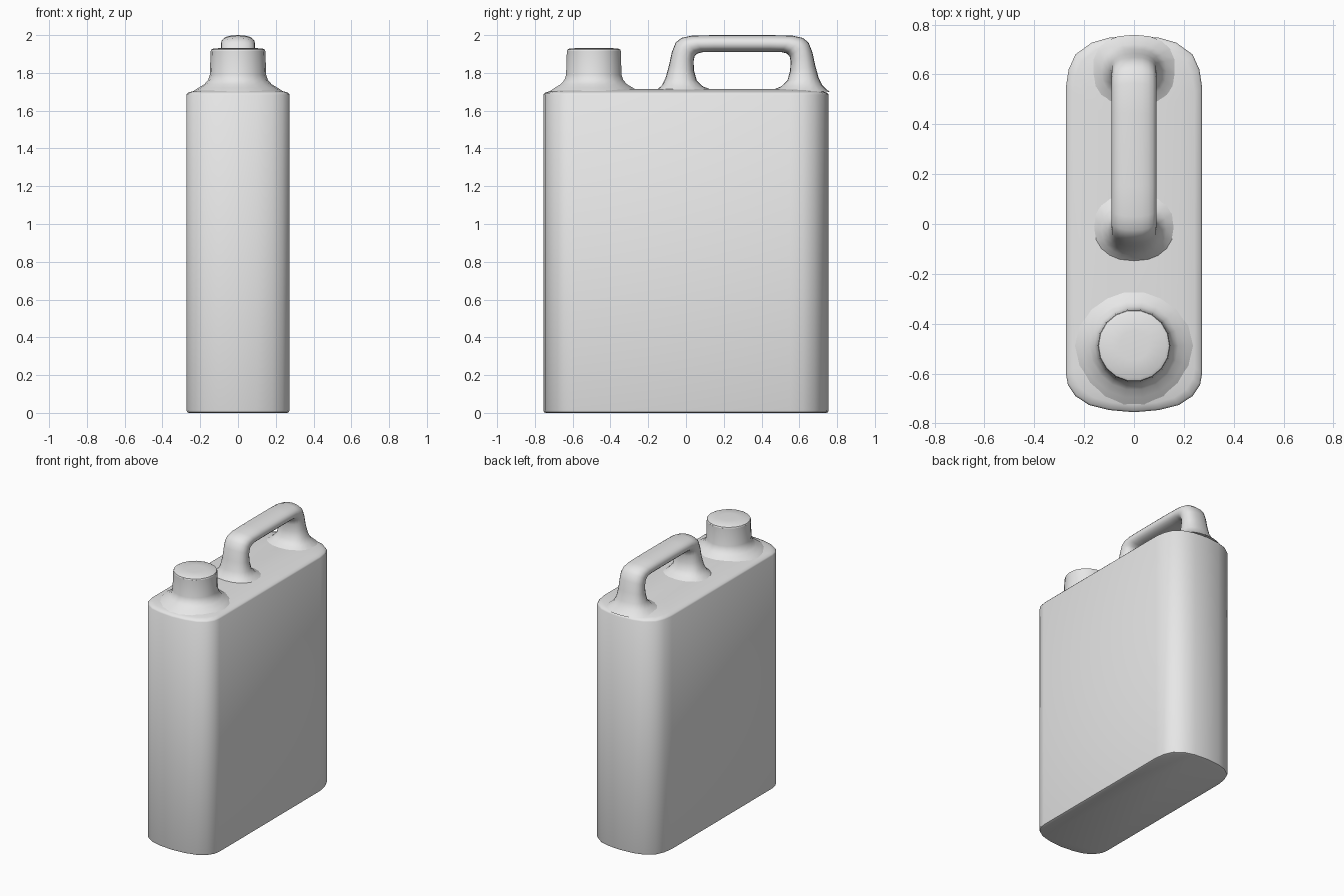
import bpy
import bmesh
from math import sin, cos, pi, copysign, radians

cube = bpy.data.objects.get("Cube")
if cube:
    bpy.data.objects.remove(cube, do_unlink=True)

plastic = bpy.data.materials.new("grey plastic")
plastic.use_nodes = True
GREY = (0.8, 0.8, 0.8, 1)
plastic.diffuse_color = GREY
plastic.node_tree.nodes["Principled BSDF"].inputs["Base Color"].default_value = GREY


def loft(name, rings, angle=40):
    """Skin a stack of equal-sized rings and cap both ends."""
    bm = bmesh.new()
    loops = [[bm.verts.new(p) for p in ring] for ring in rings]
    n = len(loops[0])
    for a, b in zip(loops, loops[1:]):
        for i in range(n):
            j = (i + 1) % n
            bm.faces.new((a[i], a[j], b[j], b[i]))
    bm.faces.new(loops[0][::-1])
    bm.faces.new(loops[-1])
    bmesh.ops.recalc_face_normals(bm, faces=bm.faces)
    mesh = bpy.data.meshes.new(name)
    bm.to_mesh(mesh)
    bm.free()
    mesh.materials.append(plastic)
    obj = bpy.data.objects.new(name, mesh)
    bpy.context.collection.objects.link(obj)
    bpy.ops.object.select_all(action="DESELECT")
    obj.select_set(True)
    bpy.context.view_layer.objects.active = obj
    bpy.ops.object.shade_smooth_by_angle(angle=radians(angle))
    return obj


def lathe(name, profile, y, sides=18):
    """Revolve (radius, height) points about an upright axis."""
    turns = [2 * pi * i / sides for i in range(sides)]
    return loft(name, [[(r * cos(t), y + r * sin(t), z) for t in turns]
                       for r, z in profile])


# Body: rounded slab, rising gently to a flat deck
half = [(0, -.755), (.1, -.746), (.18, -.726), (.235, -.69), (.265, -.645), (.273, -.6),
        (.273, .55), (.262, .62), (.235, .68), (.17, .727), (.1, .747), (0, .755)]
outline = half + [(-x, y) for x, y in half[-2:0:-1]]
levels = [(.012, 0), (.003, .004), (0, .015), (0, 1.685), (.006, 1.694),
          (.03, 1.702), (.08, 1.71), (.16, 1.716)]
loft("body", [[(x * (1 - d / .273), y * (1 - d / .755), z) for x, y in outline]
              for d, z in levels], 50)

# Spout: flared neck and a shallow cap
SPOUT_Y = -.488
lathe("spout_neck", [(.25, 1.694), (.21, 1.721), (.178, 1.74), (.158, 1.763),
                     (.149, 1.79), (.145, 1.915)], SPOUT_Y)
lathe("spout_cap", [(.145, 1.914), (.142, 1.923), (.13, 1.929), (.06, 1.933)], SPOUT_Y)

# Handle: stations of outer y, z, inner y, z and half width, mirrored end to end
front = [(-.165, 1.70, .15, 1.705, .175), (-.127, 1.735, .09, 1.728, .13),
         (-.108, 1.775, .057, 1.76, .106), (-.09, 1.84, .043, 1.81, .094),
         (-.075, 1.91, .04, 1.86, .09), (-.055, 1.96, .046, 1.89, .09),
         (-.025, 1.985, .062, 1.903, .09), (.03, 1.997, .09, 1.91, .09),
         (.15, 2, .15, 1.91, .09)]
MID = .297
back = [(2 * MID - a, b, 2 * MID - c, d, w) for a, b, c, d, w in reversed(front)]


def soft(v):
    return copysign(abs(v) ** .85, v)


def section(oy, oz, iy, iz, w, sides=20):
    ring = []
    for i in range(sides):
        t = 2 * pi * i / sides
        k = soft(cos(t)) / 2
        ring.append((w * soft(sin(t)), (oy + iy) / 2 + k * (oy - iy),
                     (oz + iz) / 2 + k * (oz - iz)))
    return ring


loft("handle", [section(*s) for s in front + back], 60)
